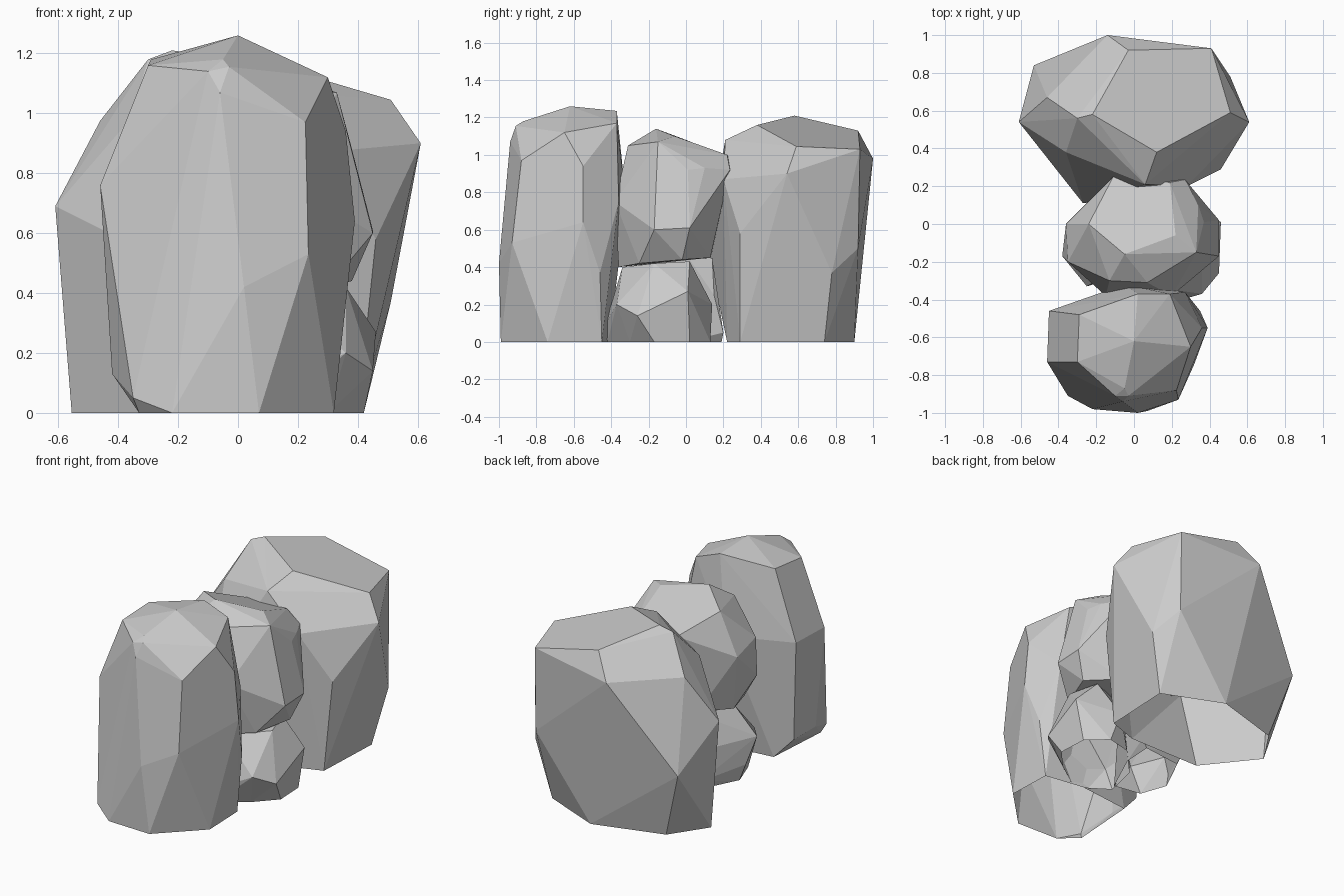
import bpy, bmesh, math


def rock(name, points):
    """Faceted stone: convex hull of its corner points, open where it meets the ground."""
    bm = bmesh.new()
    for p in points:
        bm.verts.new(p)
    bmesh.ops.convex_hull(bm, input=bm.verts[:])
    bmesh.ops.delete(bm, geom=[v for v in bm.verts if not v.link_faces], context='VERTS')
    bmesh.ops.dissolve_limit(bm, angle_limit=math.radians(3),
                             verts=bm.verts[:], edges=bm.edges[:])
    bmesh.ops.recalc_face_normals(bm, faces=bm.faces[:])
    base = [f for f in bm.faces if all(v.co.z < .001 for v in f.verts)]
    bmesh.ops.delete(bm, geom=base, context='FACES')
    me = bpy.data.meshes.new(name)
    bm.to_mesh(me)
    bm.free()
    ob = bpy.data.objects.new(name, me)
    bpy.context.collection.objects.link(ob)
    return ob


# tall front stone: crown, waist, foot
rock("front_stone", [
    (0, -.62, 1.26), (.02, -.37, 1.235), (-.29, -.48, 1.18), (-.3, -.73, 1.16),
    (-.05, -.87, 1.18), (-.1, -.91, 1.14), (-.03, -.91, 1.155), (.3, -.65, 1.12),
    (.225, -.88, .97), (.19, -.37, 1.17),
    (.36, -.55, .94), (.39, -.55, .64), (-.46, -.73, .76), (-.45, -.46, .76),
    (.235, -.93, .53), (.02, -1, .42), (.27, -.36, .75), (-.05, -.32, .75),
    (.35, -.46, .37), (-.06, -.94, 1.07),
    (-.42, -.7, .13), (-.35, -.91, .05), (-.42, -.48, .13),
    (.07, -.99, 0), (-.22, -.98, 0), (-.33, -.88, 0), (.32, -.74, 0),
    (.31, -.45, 0), (-.3, -.45, 0), (.05, -.41, 0)])

# broad back stone: crown, waist, foot
rock("back_stone", [
    (-.22, .58, 1.21), (-.03, .92, 1.13), (.41, .93, 1.03), (.51, .59, 1.045),
    (.12, .38, 1.16), (-.3, .56, 1.18), (.06, .21, 1.08), (-.36, .38, .98),
    (-.46, .67, .975),
    (-.61, .54, .69), (-.14, 1, .98), (.61, .54, .9), (.46, .29, .58),
    (.28, .2, .87), (-.27, .11, .52), (.51, .78, .37), (.41, .92, .5),
    (-.53, .84, .43),
    (.42, .74, 0), (.4, .29, 0), (.04, .9, 0), (-.4, .77, 0),
    (-.555, .54, 0), (-.3, .22, 0), (.2, .22, 0)])

# stone perched in the middle
rock("upper_middle_stone", [
    (-.05, -.16, 1.14), (.22, -.06, 1.1), (.19, .22, 1.0), (-.11, .25, .98),
    (-.24, 0, 1.08), (.33, -.15, 1.07), (.07, -.31, 1.05), (-.13, -.3, 1.04),
    (.37, .01, .92), (.34, .1, .93), (.27, .235, .92),
    (-.36, 0, .82), (-.35, -.2, .87), (.2, -.38, .75), (-.15, -.38, .75),
    (-.38, -.17, .65),
    (.45, .02, .61), (.45, -.17, .6), (.38, -.02, .44), (.3, -.25, .42),
    (.1, -.36, .4), (-.2, -.3, .42), (-.3, -.05, .46), (-.18, .14, .48),
    (.2, .13, .45)])

# two small stones underneath
rock("lower_right_stone", [
    (.36, -.17, .42), (.3, .02, .43), (.15, -.34, .4), (.0, -.1, .42),
    (.46, .01, .27), (.45, -.26, .14), (.36, -.37, .2), (.15, -.43, .1),
    (-.12, -.2, .2), (.22, .14, .2), (-.08, -.36, .15),
    (.42, -.17, 0), (.41, .02, 0), (.29, .13, 0), (.13, .09, 0), (-.05, -.1, 0),
    (-.1, -.32, 0), (.02, -.4, 0), (.13, -.42, 0), (.3, -.3, 0)])
rock("lower_left_stone", [
    (.12, .02, .44), (.1, .14, .45), (-.16, .1, .44), (-.26, -.12, .44), (-.1, -.25, .42),
    (.12, .15, .25), (-.22, .15, .25), (-.38, -.17, .26), (-.25, -.33, .22),
    (.1, .2, .05), (-.22, .18, .06), (-.35, -.1, .1),
    (.06, .19, 0), (-.2, .16, 0), (-.32, -.08, 0), (-.26, -.25, 0), (-.08, -.28, 0),
    (.05, 0, 0)])
